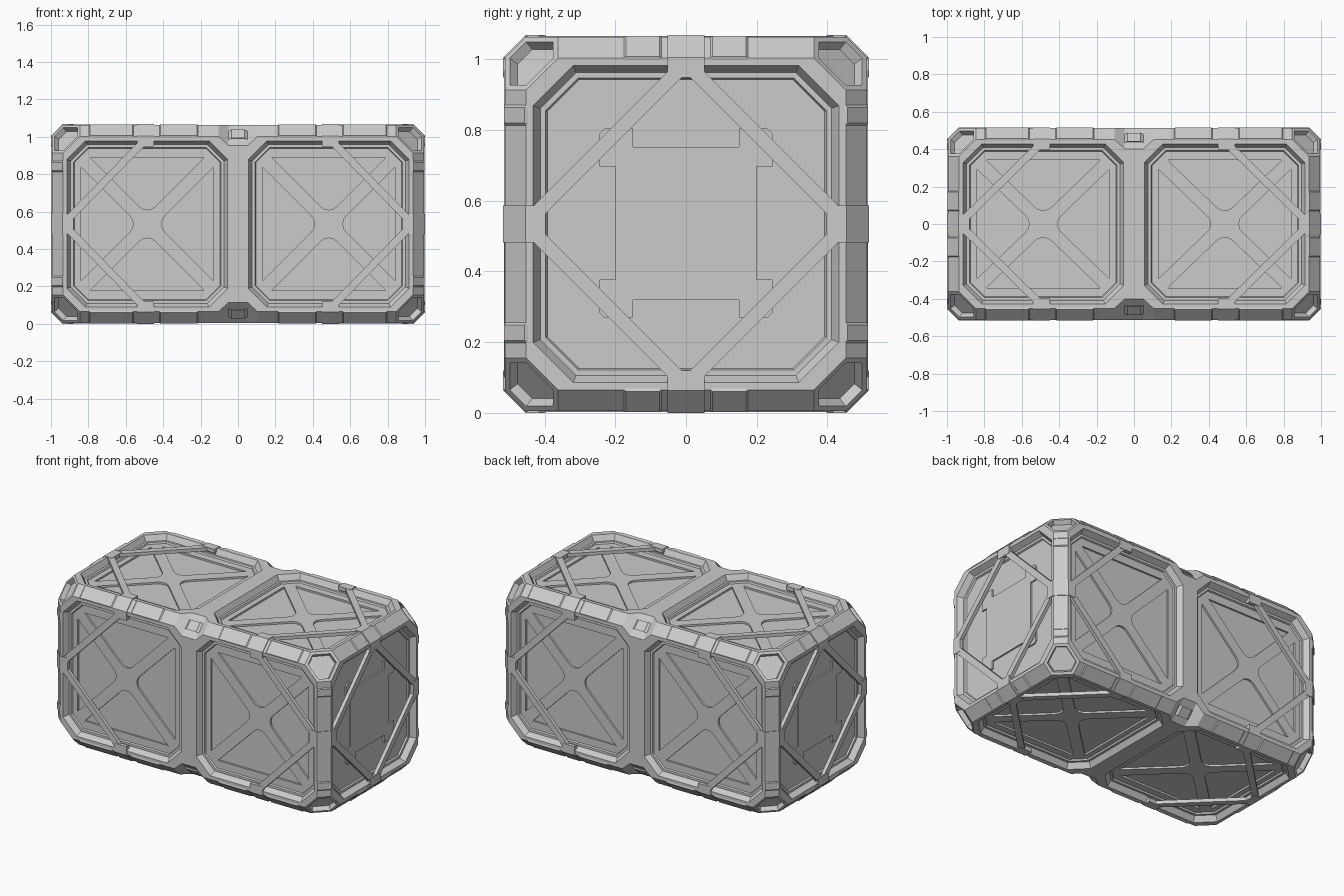
import bpy, bmesh
from mathutils import Vector
from itertools import product

if "Cube" in bpy.data.objects:
    bpy.data.objects.remove(bpy.data.objects["Cube"])

H = (0.995, 0.512, 0.529)          # half sizes of the frame
CZ = 0.534                         # height of the centre
SIGNS = (-1, 1)
FACES = [(1, 0, 2, 0.445), (2, 0, 1, 0.428)]   # long faces: normal, u, v axis, recess half height


def prism(bm, rings):
    """Closed solid lofted through rings of points."""
    vs = [[bm.verts.new(p) for p in r] for r in rings]
    n = len(vs[0])
    for a, b in zip(vs, vs[1:]):
        for i in range(n):
            bm.faces.new((a[i], a[(i + 1) % n], b[(i + 1) % n], b[i]))
    bm.faces.new(vs[0][::-1])
    bm.faces.new(vs[-1])


def on_face(n, s, u, v, pts, depth):
    """Place 2D points on a face of the box, sunk by depth."""
    out = []
    for a, b in pts:
        co = Vector((0, 0, 0))
        co[n], co[u], co[v] = s * (H[n] - depth), a, b
        out.append(co)
    return out


def edge_piece(bm, axis, sa, sb, stations, poly):
    """Sweep a section along a box edge; stations are (position, sink)."""
    a, b = [i for i in range(3) if i != axis]
    rings = []
    for t, sink in stations:
        ring = []
        for p, q in poly:
            co = Vector((0, 0, 0))
            co[axis] = t
            co[a] = sa * (H[a] - p - sink)
            co[b] = sb * (H[b] - q - sink)
            ring.append(co)
        rings.append(ring)
    prism(bm, rings)


def octagon(cu, hu, hv, c, o):
    hu, hv, c = hu - o, hv - o, c - 0.586 * o
    return [(cu + x, y) for x, y in (
        (hu, hv - c), (hu - c, hv), (c - hu, hv), (-hu, hv - c),
        (-hu, c - hv), (c - hu, -hv), (hu - c, -hv), (hu, c - hv))]


def finish(bm, name):
    bmesh.ops.recalc_face_normals(bm, faces=bm.faces[:])
    me = bpy.data.meshes.new(name)
    bm.to_mesh(me)
    bm.free()
    ob = bpy.data.objects.new(name, me)
    ob.location.z = CZ
    bpy.context.collection.objects.link(ob)
    return ob


# frame: bevelled box with cut corners and sunk corner caps
bm = bmesh.new()
bmesh.ops.create_cube(bm, size=2)
for v in bm.verts:
    v.co = Vector([c * h for c, h in zip(v.co, H)])
bmesh.ops.bevel(bm, geom=bm.edges[:], offset=0.06, segments=1, affect='EDGES')
for s in product(SIGNS, repeat=3):
    co = Vector([k * (h - 0.07) for k, h in zip(s, H)])
    cut = bmesh.ops.bisect_plane(bm, geom=bm.verts[:] + bm.edges[:] + bm.faces[:],
                                 plane_co=co, plane_no=Vector(s).normalized(), clear_outer=True)
    edges = [e for e in cut['geom_cut'] if isinstance(e, bmesh.types.BMEdge)]
    bmesh.ops.edgeloop_fill(bm, edges=edges)
bmesh.ops.recalc_face_normals(bm, faces=bm.faces[:])
bm.normal_update()
caps = [f for f in bm.faces if min(abs(c) for c in f.normal) > 0.5]
bmesh.ops.inset_individual(bm, faces=caps, thickness=0.02, depth=0)
bmesh.ops.inset_individual(bm, faces=caps, thickness=0.006, depth=-0.03)
body = finish(bm, "crate_frame")

# cutters: stepped octagonal recesses and the notches in the long edges
STEPS = ((-0.012, -0.02), (0, 0), (0.02, 0.035), (0.035, 0.035), (0.04, 0.045))
bm = bmesh.new()
tri = bmesh.new()
WEDGE = [(0.355, -0.305), (0.355, 0.305), (0.1, 0.05), (0.082, 0.028),
         (0.075, 0), (0.082, -0.028), (0.1, -0.05)]
for n, u, v, hv in FACES:
    for s, k in product(SIGNS, SIGNS):
        prism(bm, [on_face(n, s, u, v, octagon(k * 0.485, 0.43, hv, 0.1, o), d) for o, d in STEPS])
        # four triangular pockets leaving an X of ribs
        for m in SIGNS:
            sv = hv / 0.445
            for pts in ([(k * 0.485 + m * a, b * sv) for a, b in WEDGE],
                        [(k * 0.485 + b, m * a * sv) for a, b in WEDGE]):
                prism(tri, [on_face(n, s, u, v, pts, d) for d in (0.03, 0.057)])
for s in SIGNS:
    prism(bm, [on_face(0, s, 1, 2, octagon(0, 0.432, 0.448, 0.113, o), d) for o, d in STEPS])
for sa, sb in product(SIGNS, SIGNS):
    edge_piece(bm, 0, sa, sb, [(-0.11, -0.027), (-0.05, 0), (0.05, 0), (0.11, -0.027)],
               [(-0.05, 0.16), (0.16, -0.05), (-0.05, -0.05)])
cutters = [finish(bm, "recess_cutter"), finish(tri, "pocket_cutter")]
bpy.context.view_layer.objects.active = body
for c in cutters:
    c.hide_render = True
    mod = body.modifiers.new("cut", 'BOOLEAN')
    mod.operation, mod.solver, mod.object = 'DIFFERENCE', 'EXACT', c
    bpy.ops.object.modifier_apply(modifier=mod.name)
    bpy.data.objects.remove(c)

# edge clamps wrapping the bevels, edge plates and notch handles
CLAMP = [(-0.005, 0.115), (-0.005, 0.058), (0.058, -0.005), (0.115, -0.005),
         (0.115, 0.02), (0.06, 0.06), (0.02, 0.115)]
PLATE = [(-0.003, 0.056), (0.056, -0.003), (0.066, 0.0), (0.06, 0.06), (0.0, 0.066)]
LIP = [(0.025, 0.07), (0.07, 0.025), (0.08, 0.08)]
straps, plates, lips = bmesh.new(), bmesh.new(), bmesh.new()
SPANS = {0: [(0.545, 0.81), (0.2, 0.435)], 1: [(0.055, 0.19)], 2: [(0.265, 0.35)]}
for axis, sa, sb in product(range(3), SIGNS, SIGNS):
    w = 0.045 if axis == 0 else 0.053
    for t in ((-0.495, 0.495) if axis == 0 else (0,)):
        edge_piece(straps, axis, sa, sb, [(t - w, 0), (t + w, 0)], CLAMP)
    for k, (t0, t1) in product(SIGNS, SPANS[axis]):
        edge_piece(plates, axis, sa, sb, [(k * t0, 0.012), (k * (t0 + 0.02), 0),
                                          (k * (t1 - 0.02), 0), (k * t1, 0.012)], PLATE)
    if axis == 0:
        edge_piece(lips, 0, sa, sb, [(-0.055, 0.01), (-0.035, 0), (0.035, 0), (0.055, 0.01)], LIP)


# diagonal straps across every face
def strap(n, s, u, v, p, q):
    p, q = Vector(p), Vector(q)
    d = (q - p).normalized() * 0.02
    side = Vector((-d.y, d.x))
    pts = [p - side, q - side, q + side, p + side]
    prism(straps, [on_face(n, s, u, v, pts, k) for k in (-0.003, 0.02)])


for s, a, b in product(SIGNS, repeat=3):
    for n, u, v, hv in FACES:
        strap(n, s, u, v, (a * 0.51, b * (hv - 0.01)), (a * 0.91, b * 0.025))
    strap(0, s, 1, 2, (a * 0.025, b * 0.43), (a * 0.42, b * 0.035))
finish(straps, "straps")
finish(plates, "edge_plates")
finish(lips, "notch_handles")

# notched plates on the end panels
HALF = [(0.15, -0.265), (0.23, -0.265), (0.245, -0.25), (0.245, -0.157), (0.2, -0.157),
        (0.2, 0.163), (0.245, 0.163), (0.245, 0.255), (0.23, 0.27), (0.15, 0.27),
        (0.15, 0.217)]
bm = bmesh.new()
outline = HALF + [(-a, b) for a, b in reversed(HALF)] + [(-0.15, -0.215), (0.15, -0.215)]
for s in SIGNS:
    prism(bm, [on_face(0, s, 1, 2, outline, d) for d in (0.05, 0.035)])
finish(bm, "end_panel_plates")
